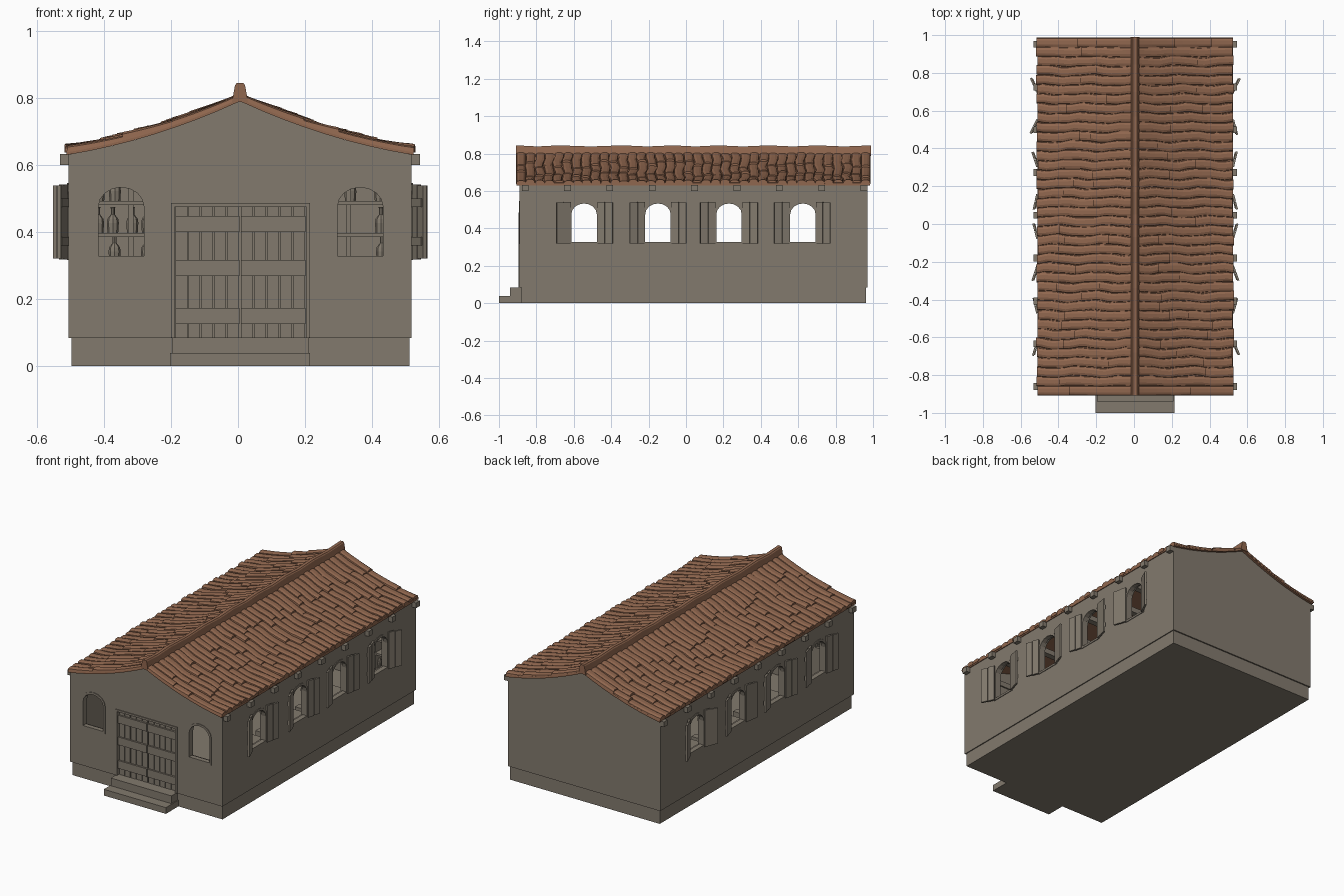
import bpy, bmesh, math, random

if "Cube" in bpy.data.objects:
    bpy.data.objects.remove(bpy.data.objects["Cube"])

random.seed(4)
CX, HW = 0.006, 0.512            # wall centre and half width
Y0, Y1, FLOOR = -0.89, 0.97, 0.085


def material(name, rgb):
    m = bpy.data.materials.new(name)
    m.diffuse_color = (*rgb, 1)
    m.use_nodes = True
    m.node_tree.nodes["Principled BSDF"].inputs["Base Color"].default_value = m.diffuse_color
    return m


STONE = material("grey brown plaster", (0.225, 0.195, 0.155))
TILE = material("terracotta roof", (0.28, 0.135, 0.077))


def part(name, lofts, mat, wrap=False):
    """One object from several lofts; each loft is a list of matching rings."""
    bm = bmesh.new()
    for rings in lofts:
        vs = [[bm.verts.new(p) for p in r] for r in rings]
        n = len(vs[0])
        pairs = list(zip(vs, vs[1:])) + ([(vs[-1], vs[0])] if wrap else [])
        for a, b in pairs:
            for i in range(n):
                j = (i + 1) % n
                bm.faces.new((a[i], a[j], b[j], b[i]))
        if not wrap:
            bm.faces.new(vs[0])
            bm.faces.new(vs[-1])
    bmesh.ops.recalc_face_normals(bm, faces=bm.faces)
    me = bpy.data.meshes.new(name)
    bm.to_mesh(me)
    bm.free()
    me.materials.append(mat)
    ob = bpy.data.objects.new(name, me)
    bpy.context.collection.objects.link(ob)
    return ob


def prism(pts, z0, z1):
    return [[(x, y, z) for x, y in pts] for z in (z0, z1)]


def box(x0, x1, y0, y1, z0, z1):
    return prism([(x0, y0), (x1, y0), (x1, y1), (x0, y1)], z0, z1)


def roof_z(u):
    """Underside of the sagging roof at distance u from the ridge."""
    return 0.79 - 0.46 * u + 0.29 * u * u


def arch(w, z0, spring, top, n=8):
    arc = [(w * math.cos(math.pi * i / n),
            spring + (top - spring) * math.sin(math.pi * i / n)) for i in range(n + 1)]
    return [(-w, z0), (w, z0)] + arc


def lathe(x, y, z, profile, n=8):
    return [[(x + r * math.cos(2 * math.pi * i / n), y + r * math.sin(2 * math.pi * i / n), z + h)
             for i in range(n)] for r, h in profile]


# foundation and entrance steps
part("foundation", [box(-0.497, 0.512, -0.88, 0.962, 0, FLOOR)], STONE)
part("entrance_steps", [box(-0.203, 0.215, -1.0, -0.87, 0, 0.038),
                        box(-0.197, 0.21, -0.94, -0.87, 0.038, FLOOR)], STONE)

# walls: gabled prism with room, windows and doorway cut out
us = [-HW + 2 * HW * i / 16 for i in range(17)]
gable = [(CX + u, roof_z(abs(u))) for u in us]
gable = [(CX - HW, FLOOR - 0.002), (CX + HW, FLOOR - 0.002)] + gable[::-1]
walls = part("walls", [[[(x, y, z) for x, z in gable] for y in (Y0, Y1)]], STONE)
SIDE_Y = (-0.545, -0.15, 0.23, 0.625)
FRONT_X = (-0.349, 0.365)
side_arch = arch(0.073, 0.322, 0.48, 0.54)
front_arch = arch(0.071, 0.322, 0.475, 0.537)
cuts = [[[(x, yc + p, z) for p, z in side_arch] for x in (-1, 1)] for yc in SIDE_Y]
cuts += [[[(xc + p, y, z) for p, z in front_arch] for y in (-1, -0.8)] for xc in FRONT_X]
cuts.append(box(-0.197, 0.212, -1, -0.8, 0.05, 0.482))
room = part("room_cutter", [box(CX - HW + 0.04, CX + HW - 0.04, Y0 + 0.04, Y1 - 0.04, 0, 1)], STONE)
holes = part("opening_cutter", cuts, STONE)
for cutter in (room, holes):
    mod = walls.modifiers.new("cut", 'BOOLEAN')
    mod.operation, mod.solver, mod.object = 'DIFFERENCE', 'EXACT', cutter
    bpy.context.view_layer.objects.active = walls
    bpy.ops.object.modifier_apply(modifier=mod.name)
for cutter in (room, holes):
    bpy.data.objects.remove(cutter)

# arched window frames
frames = []
big, small = arch(0.080, 0.316, 0.48, 0.546), arch(0.068, 0.328, 0.475, 0.533)
for s in (-1, 1):
    for yc in SIDE_Y:
        frames.append([[(CX + s * (HW + d), yc + p, z) for p, z in a]
                       for a, d in ((big, 0.004), (small, 0.004), (small, -0.025), (big, -0.025))])
for xc in FRONT_X:
    frames.append([[(xc + p, Y0 - d, z) for p, z in a]
                   for a, d in ((big, 0.004), (small, 0.004), (small, -0.025), (big, -0.025))])
part("window_frames", frames, STONE, wrap=True)

# open shutters: two boards and two battens each
shutters = []
for s in (-1, 1):
    for yc in SIDE_Y:
        for side in (-1, 1):
            ang = math.radians(random.uniform(12, 27))
            dy, dx = side * math.cos(ang), s * math.sin(ang)
            ox, oy = CX + s * (HW + 0.001), yc + side * 0.074

            def board(a, b, t0, t1, z0, z1):
                pts = [(a, t0), (b, t0), (b, t1), (a, t1)]
                return prism([(ox + dx * l + s * abs(dy) * t, oy + dy * l - side * abs(dx) * t)
                              for l, t in pts], z0, z1)
            shutters += [board(0, 0.040, 0, 0.011, 0.318, 0.541),
                         board(0.042, 0.083, 0, 0.011, 0.320, 0.538),
                         board(0.006, 0.077, -0.004, 0, 0.36, 0.385),
                         board(0.006, 0.077, -0.004, 0, 0.475, 0.50)]
part("shutters", shutters, STONE)

# double door: planks, cross boards, frame
door = []
for leaf in (-0.188, 0.0085):
    for i in range(5):
        x = leaf + i * 0.0385
        door.append(box(x + 0.002, x + 0.0365, -0.872 - random.uniform(0, 0.003), -0.856, FLOOR, 0.475))
    for z in (0.125, 0.268, 0.40):
        door.append(box(leaf + 0.001, leaf + 0.1925, -0.884, -0.868, z, z + 0.048))
door.append(box(-0.19, 0.205, -0.858, -0.852, FLOOR, 0.478))
part("double_door", door, STONE)
part("door_frame", [box(-0.20, -0.189, -0.895, -0.85, FLOOR, 0.486),
                    box(0.204, 0.215, -0.895, -0.85, FLOOR, 0.486),
                    box(-0.189, 0.204, -0.895, -0.85, 0.474, 0.486)], STONE)

# cross beams whose ends show under the eaves
part("cross_beams", [box(-0.531, 0.544, y - 0.018, y + 0.018, 0.60, 0.632)
                     for y in [-0.86 + i * 0.2265 for i in range(9)]], STONE)

# roof deck under the tiles
us = [-0.518 + 1.036 * i / 16 for i in range(17)]
deck = [(CX + u, roof_z(abs(u))) for u in us] + [(CX + u, roof_z(abs(u)) + 0.014) for u in us[::-1]]
part("roof_deck", [[[(x, y, z) for x, z in deck] for y in (-0.905, 0.985)]], TILE)

# wavy tile courses running down each slope
ROWS, PITCH = 38, 0.0498
SECTION = ((-0.52, 0), (-0.45, 0.75), (-0.2, 1), (0.2, 1), (0.45, 0.7), (0.52, 0))
for s, name in ((-1, "left_roof_tiles"), (1, "right_roof_tiles")):
    tiles = []
    for r in range(ROWS):
        yc = -0.907 + PITCH * (r + 0.5)
        fade = min(1, r / 2, (ROWS - 1 - r) / 2)
        ph, amp = r * 0.25, random.uniform(0.003, 0.007) * fade
        a, b = random.uniform(0.12, 0.24), random.uniform(0.28, 0.42)
        stops = [0.008, a, b, random.uniform(0.514, 0.524)]
        for u0, u1 in zip(stops, stops[1:]):
            thick, lift = random.uniform(0.006, 0.011), random.uniform(0.003, 0.010)
            rings = []
            for k in range(6):
                u = u0 + (u1 - u0) * k / 5
                base = roof_z(u) + 0.008
                top = 0.006 + thick + lift * k / 5
                y = yc + amp * math.sin(u * 24 + ph) + 0.002 * fade * math.sin(u * 55 + r)
                rings.append([(CX + s * u, y + PITCH * p, base + top * h) for p, h in SECTION])
            tiles.append(rings)
    part(name, tiles, TILE)

# ridge cap in overlapping lengths
ends = (-0.908, -0.68, -0.34, -0.07, 0.17, 0.44, 0.70, 0.99)
caps = []
for a, b in zip(ends, ends[1:]):
    rings = []
    for k in range(5):
        y = a + (b - a) * k / 4
        z = 0.838 + 0.006 * abs(k - 2) / 2
        rings.append([(CX + px, y, pz) for px, pz in
                      ((-0.024, 0.788), (-0.015, z - 0.006), (-0.010, z),
                       (0.010, z), (0.015, z - 0.006), (0.024, 0.788))])
    caps.append(rings)
part("ridge_cap", caps, TILE)

# shelves with bottles on the back wall inside
shelves, bottles = [], []
BOTTLE = ((0.016, 0), (0.018, 0.03), (0.016, 0.042), (0.006, 0.055), (0.006, 0.072), (0.008, 0.078))
for x0, x1 in ((-0.45, -0.19), (0.20, 0.46)):
    for x in (x0, (x0 + x1) / 2, x1):
        shelves.append(box(x - 0.008, x + 0.008, 0.84, 0.93, FLOOR, 0.53))
    for z in (0.20, 0.30, 0.385, 0.48):
        shelves.append(box(x0, x1, 0.835, 0.932, z, z + 0.012))
        for i in range(5):
            if random.random() < 0.7:
                x = x0 + 0.03 + i * 0.05 + random.uniform(-0.006, 0.006)
                bottles.append(lathe(x, 0.875, z + 0.012, BOTTLE))
part("back_shelves", shelves, STONE)
part("bottles", bottles, STONE)

# low tables and benches inside
furniture = []
for y in (-0.35, 0.05, 0.43):
    for x in (-0.26, 0.27):
        furniture.append(box(x - 0.10, x + 0.10, y - 0.07, y + 0.07, 0.215, 0.23))
        furniture += [box(x + i - 0.01, x + i + 0.01, y + j - 0.01, y + j + 0.01, FLOOR, 0.215)
                      for i in (-0.08, 0.08) for j in (-0.05, 0.05)]
        furniture += [box(x - 0.09, x + 0.09, y + j - 0.02, y + j + 0.02, FLOOR, 0.15)
                      for j in (-0.12, 0.12)]
part("tables_and_benches", furniture, STONE)
